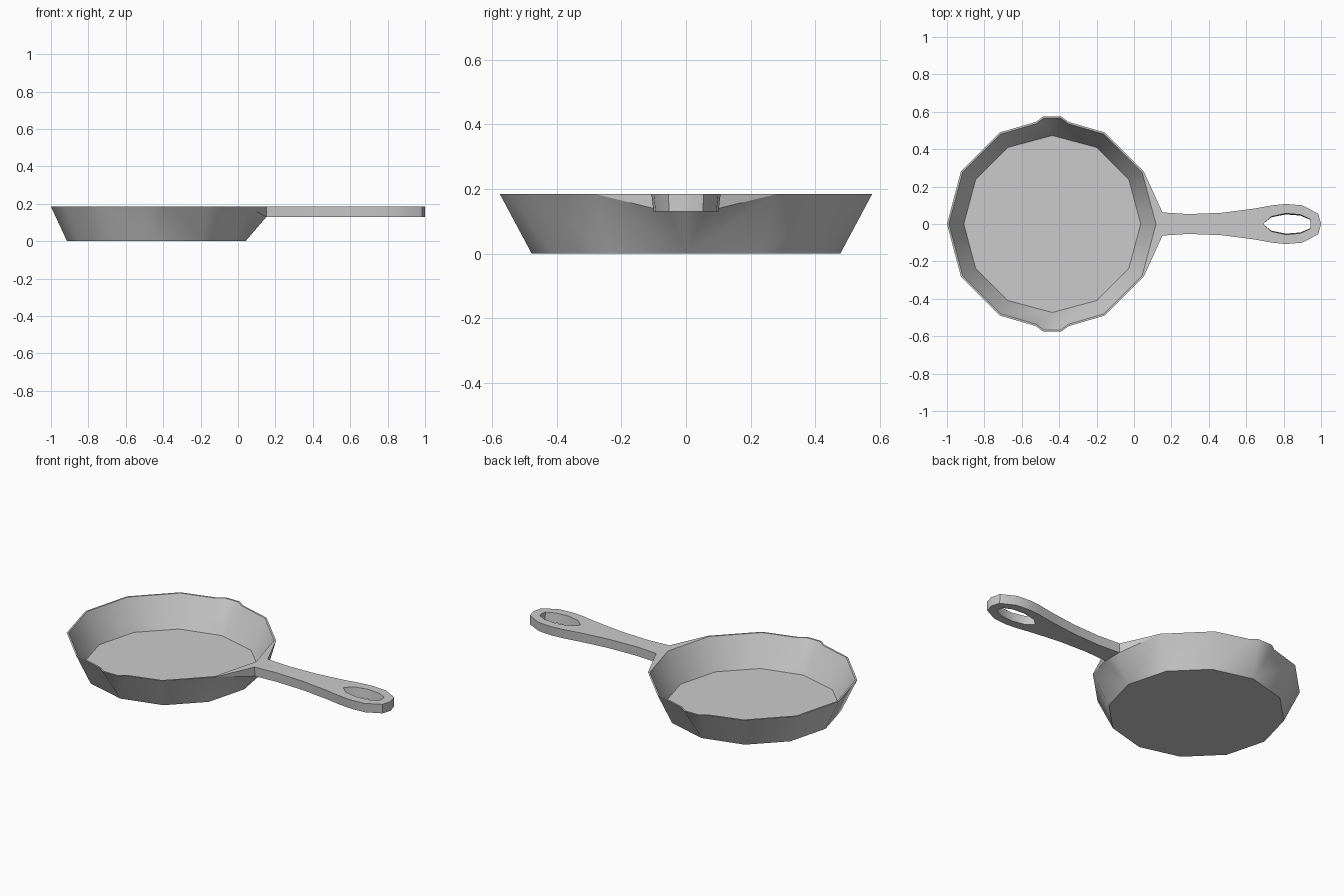
import bpy, bmesh, math

if "Cube" in bpy.data.objects:
    bpy.data.objects.remove(bpy.data.objects["Cube"])

bm = bmesh.new()
CX, TOP, FLOOR, UNDER = -0.437, 0.185, 0.01, 0.13


def V(x, y, z):
    return bm.verts.new((x, y, z))


def face(*vs):
    unique = list(dict.fromkeys(vs))
    if len(unique) > 2:
        bm.faces.new(unique)


def half_ring(radius, z):
    return [V(CX + radius * math.cos(math.pi * i / 6),
              radius * math.sin(math.pi * i / 6) if i < 6 else 0, z)
            for i in range(7)]


# Half of the pan: 12-sided base and floor, rim with a pouring lip
# rim entries: x, y, index of the base corner below
rim = [(0.052, 0.282, 1), (-0.155, 0.489, 2), (-0.35, 0.546, 3),
       (-0.39, 0.576, 3), (-0.484, 0.576, 3), (-0.524, 0.546, 3),
       (-0.719, 0.489, 4), (-0.925, 0.282, 5), (-1.0, 0, 6)]
base = half_ring(0.477, 0)
floor = half_ring(0.473, FLOOR)
outer = [V(x, y, TOP) for x, y, _ in rim]
inner = [V(CX + (x - CX) * 0.982, y * 0.982, TOP) for x, y, _ in rim]
face(*base)
face(*floor)
for i in range(len(rim) - 1):
    a, b = rim[i][2], rim[i + 1][2]
    face(base[a], base[b], outer[i + 1], outer[i])
    face(floor[a], floor[b], inner[i + 1], inner[i])
    face(outer[i], outer[i + 1], inner[i + 1], inner[i])

# Half of the handle: outline paired with centre line, then hanging hole
edge = [(0.152, 0.062), (0.29, 0.053), (0.47, 0.06), (0.64, 0.082),
        (0.74, 0.1), (0.81, 0.107), (0.9, 0.1), (0.985, 0.055), (1.0, 0)]
core = [(0.152, 0), (0.29, 0), (0.47, 0), (0.69, 0),
        (0.735, 0.04), (0.812, 0.057), (0.89, 0.05), (0.94, 0.026), (0.945, 0)]
et = [V(x, y, TOP) for x, y in edge]
eb = [V(x, y * 0.94, UNDER) for x, y in edge]
ct = [V(x, y, TOP) for x, y in core]
cb = [V(x, y * 0.9, UNDER) for x, y in core]
for i in range(len(edge) - 1):
    face(et[i], et[i + 1], ct[i + 1], ct[i])
    face(eb[i], eb[i + 1], cb[i + 1], cb[i])
    face(et[i], et[i + 1], eb[i + 1], eb[i])
    if i >= 3:
        face(ct[i], ct[i + 1], cb[i + 1], cb[i])

# Root where the handle flows into the wall
rim0 = V(0.118, 0, TOP)
face(floor[0], floor[1], inner[0], rim0)
face(outer[0], inner[0], rim0, et[0])
face(rim0, ct[0], et[0])
face(base[0], base[1], outer[0])
face(base[0], outer[0], eb[0])
face(outer[0], et[0], eb[0])
face(base[0], eb[0], cb[0])

# Mirror the half across y = 0 and weld
dup = bmesh.ops.duplicate(bm, geom=bm.verts[:] + bm.edges[:] + bm.faces[:])
for v in dup["geom"]:
    if isinstance(v, bmesh.types.BMVert):
        v.co.y *= -1
bmesh.ops.remove_doubles(bm, verts=bm.verts[:], dist=0.0005)
bmesh.ops.recalc_face_normals(bm, faces=bm.faces[:])

mesh = bpy.data.meshes.new("skillet")
bm.to_mesh(mesh)
bm.free()
pan = bpy.data.objects.new("skillet", mesh)
bpy.context.collection.objects.link(pan)
bpy.context.view_layer.objects.active = pan
pan.select_set(True)
bpy.ops.object.shade_smooth_by_angle(angle=math.radians(40))
